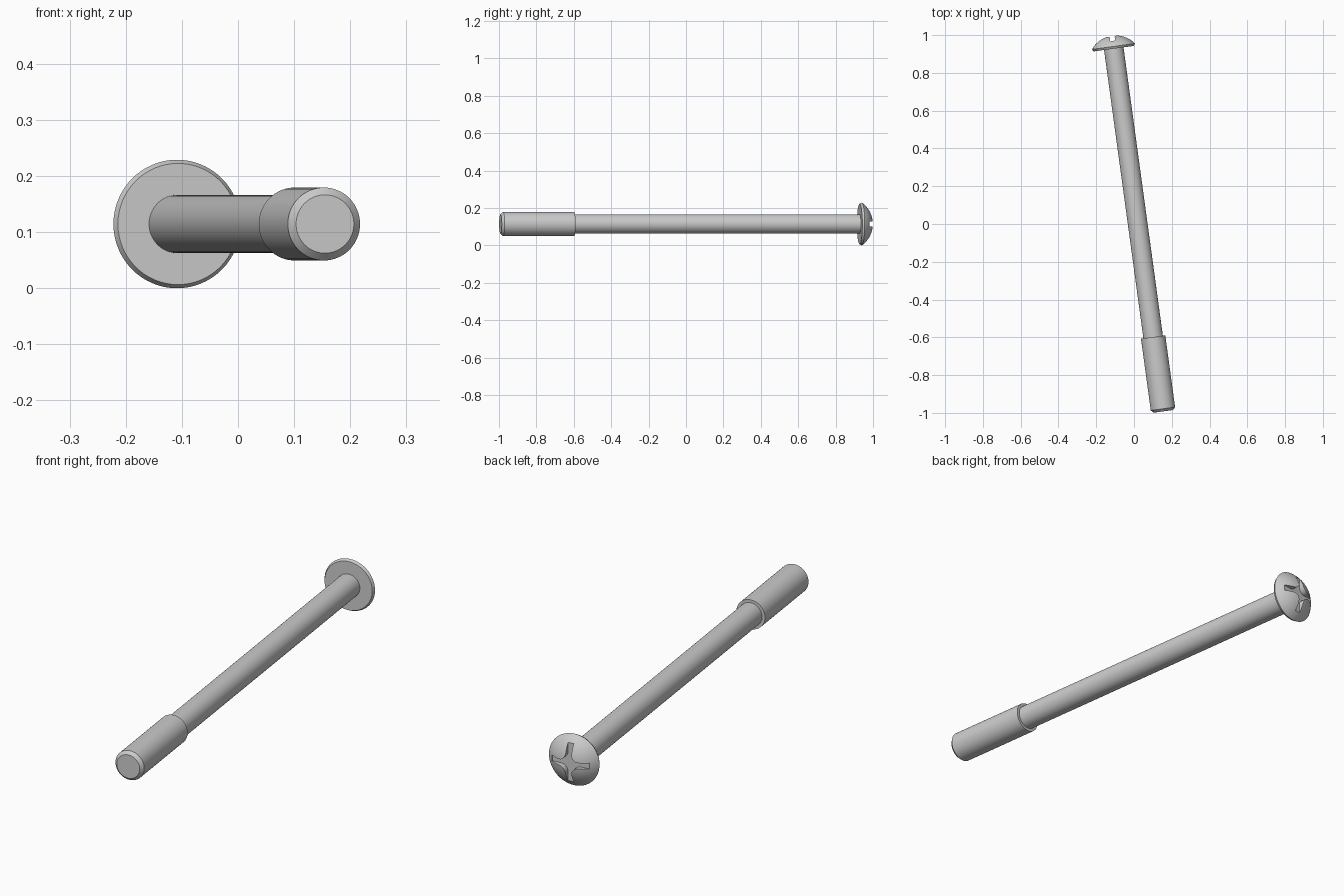
import bpy, bmesh, math
from mathutils import Matrix, Vector

if "Cube" in bpy.data.objects:
    bpy.data.objects.remove(bpy.data.objects["Cube"])

TILT = math.radians(7.77)
# local z runs along the screw from tip to head; local y stays world up
axis = Vector((-math.sin(TILT), math.cos(TILT), 0))
up = Vector((0, 0, 1))
side = up.cross(axis)
FRAME = Matrix((side, up, axis)).transposed().to_4x4()
FRAME.translation = (0.155, -0.992, 0.1145)
SEGS = 64


def finish(name, bm):
    bmesh.ops.recalc_face_normals(bm, faces=bm.faces)
    mesh = bpy.data.meshes.new(name)
    bm.to_mesh(mesh)
    bm.free()
    mesh.transform(FRAME)
    obj = bpy.data.objects.new(name, mesh)
    bpy.context.collection.objects.link(obj)
    return obj


def smooth(obj):
    bpy.ops.object.select_all(action='DESELECT')
    obj.select_set(True)
    bpy.context.view_layer.objects.active = obj
    bpy.ops.object.shade_smooth_by_angle(angle=math.radians(30))


def lathe(name, profile):
    """Spin (radius, height) points, starting and ending on the axis."""
    bm = bmesh.new()
    rings = []
    for r, z in profile:
        if r == 0:
            rings.append([bm.verts.new((0, 0, z))] * SEGS)
        else:
            rings.append([bm.verts.new((r * math.cos(t), r * math.sin(t), z))
                          for t in (2 * math.pi * i / SEGS for i in range(SEGS))])
    for a, b in zip(rings, rings[1:]):
        for i in range(SEGS):
            j = (i + 1) % SEGS
            bm.faces.new(list(dict.fromkeys((a[i], a[j], b[j], b[i]))))
    return finish(name, bm)


# Thick tip with chamfered end
tip = lathe("thick_tip", [(0, 0), (0.052, 0), (0.065, 0.014), (0.065, 0.397), (0, 0.397)])
smooth(tip)

# Long plain shank
shank = lathe("shank", [(0, 0.38), (0.052, 0.38), (0.052, 1.945), (0, 1.945)])
smooth(shank)

# Domed head: narrow rim, then a spherical cap
BASE, RIM, TOP, R = 1.938, 1.950, 2.008, 0.1145
cap_h = TOP - RIM
ball = (R * R + cap_h * cap_h) / (2 * cap_h)
sweep = math.asin(R / ball)
dome = [(ball * math.sin(sweep * k / 12), TOP - ball + ball * math.cos(sweep * k / 12))
        for k in range(12, 0, -1)]
head = lathe("domed_head", [(0, BASE), (0.108, BASE)] + dome + [(0, TOP)])

# Cross-shaped recess with rounded inner corners
HALF, ARM, FILLET = 0.013, 0.085, 0.032
quarter = [(ARM, HALF)]
c = HALF + FILLET
for k in range(9):
    t = math.radians(270 - 90 * k / 8)
    quarter.append((c + FILLET * math.cos(t), c + FILLET * math.sin(t)))
quarter.append((HALF, ARM))
bm = bmesh.new()
verts = []
for q in range(4):
    rot = Matrix.Rotation(q * math.pi / 2, 3, 'Z')
    verts += [bm.verts.new(rot @ Vector((x, y, TOP - 0.03))) for x, y in quarter]
face = bm.faces.new(verts)
ext = bmesh.ops.extrude_face_region(bm, geom=[face])
bmesh.ops.translate(bm, vec=(0, 0, 0.06),
                    verts=[v for v in ext["geom"] if isinstance(v, bmesh.types.BMVert)])
cutter = finish("recess_cutter", bm)
cutter.hide_render = True

cut = head.modifiers.new("recess", 'BOOLEAN')
cut.operation, cut.object, cut.solver = 'DIFFERENCE', cutter, 'EXACT'
bpy.context.view_layer.objects.active = head
bpy.ops.object.modifier_apply(modifier=cut.name)
bpy.data.objects.remove(cutter)
smooth(head)
